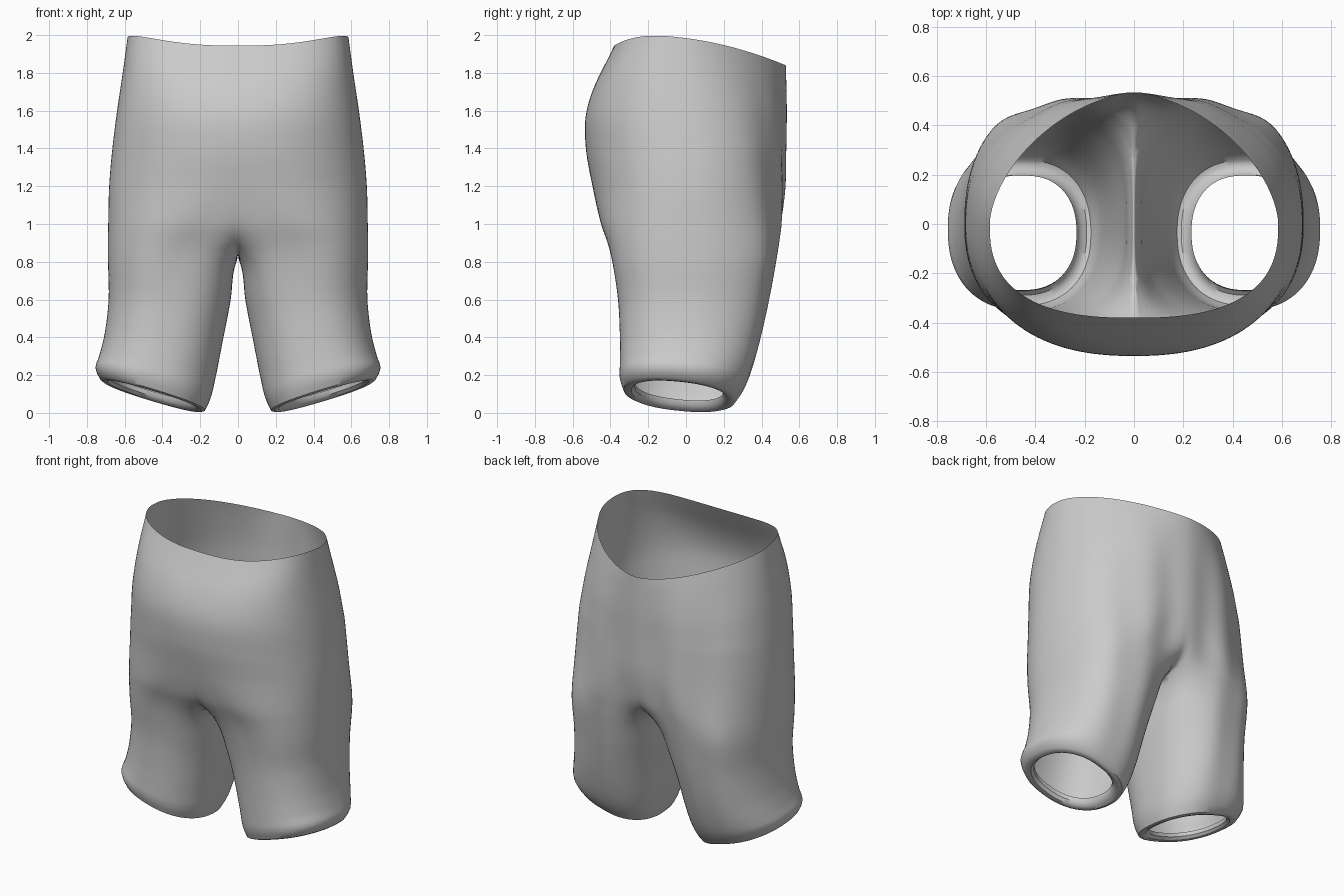
import bpy, bmesh, math

cube = bpy.data.objects.get("Cube")
if cube:
    bpy.data.objects.remove(cube, do_unlink=True)

# Half-garment sections: height, outer x, inner x, front y, back y.
# A negative inner x means that the two halves are joined at that height.
SECTIONS = [
    (0.10, 0.73, 0.175, -0.33, 0.26),
    (0.16, 0.755, 0.145, -0.35, 0.305),
    (0.25, 0.735, 0.12, -0.35, 0.345),
    (0.40, 0.705, 0.085, -0.35, 0.39),
    (0.60, 0.685, 0.04, -0.36, 0.435),
    (0.80, 0.688, 0.008, -0.39, 0.47),
    (0.90, 0.688, -0.08, -0.415, 0.485),
    (1.00, 0.687, -0.25, -0.45, 0.50),
    (1.20, 0.682, -0.56, -0.495, 0.52),
    (1.40, 0.665, -0.665, -0.53, 0.525),
    (1.60, 0.64, -0.64, -0.53, 0.53),
    (1.80, 0.61, -0.61, -0.48, 0.53),
    (1.98, 0.585, -0.585, -0.38, 0.53),
]
OUTER, INNER, LEVELS = 72, 28, 56
SIDES = OUTER + INNER
LOW, HIGH = SECTIONS[0][0], SECTIONS[-1][0]


def section_at(z):
    """Smoothly interpolate the section at a height."""
    last = len(SECTIONS) - 1
    i = max(k for k in range(last) if SECTIONS[k][0] <= z + 1e-6)
    a, b = SECTIONS[i], SECTIONS[i + 1]
    before, after = SECTIONS[max(i - 1, 0)], SECTIONS[min(i + 2, last)]
    h = b[0] - a[0]
    t = (z - a[0]) / h
    out = []
    for k in range(1, 5):
        m0 = (b[k] - before[k]) / (b[0] - before[0]) * h
        m1 = (after[k] - a[k]) / (after[0] - a[0]) * h
        out.append((2*t**3 - 3*t*t + 1) * a[k] + (t**3 - 2*t*t + t) * m0
                   + (3*t*t - 2*t**3) * b[k] + (t**3 - t*t) * m1)
    return out


def ring_points(z, scale=1.0, lift=0.0):
    """One loop: an outer arc, then an inner arc facing the other leg."""
    outer, inner, front, back = section_at(z)
    cx, rx = (outer + inner) / 2, (outer - inner) / 2 * scale
    cy = min(0, (front + back) / 2)
    hem = max(0, 1 - (z - LOW) / 0.6) ** 1.5
    waist = max(0, (z - 1.4) / (HIGH - 1.4))
    joined = inner < 0
    # Inner thighs are squarer near the crotch
    square = 2.3 + 1.4 * math.exp(-((z - 0.9) / 0.24) ** 2)
    limit = math.radians(150)
    if joined:
        u = max(cx, 0) / rx
        limit = math.atan2((1 - u ** square) ** (1 / square), -u)
    points = []
    for k in range(SIDES):
        if k <= OUTER:
            angle = limit * (2 * k / OUTER - 1)
        else:
            angle = limit + (math.tau - 2 * limit) * (k - OUTER) / INNER
        c, s = math.cos(angle), math.sin(angle)
        # The waist is full in front and tapers behind
        n = square if c < 0 else 2.3 + waist * (0.3 if s < 0 else -0.62)
        r = (abs(c) ** n + abs(s) ** n) ** (-1 / n)
        ry = (back - cy if s > 0 else cy - front) * scale
        x, y = cx + rx * c * r, cy + ry * s * r
        if joined and (k == 0 or k >= OUTER):
            x = 0
        # Soft hanging folds at the back
        fold = max(0, s) * math.sin(math.pi * min(1, z / 1.9))
        y += 0.008 * fold * math.cos(22 * x)
        # Slanted hem and dipped waistline
        height = z + lift + hem * (0.3 * (x - 0.45) - 0.1 * y - 0.007)
        dip = 0.05 * (max(0, -y) / 0.38) ** 4
        height += waist ** 2 * (0.004 - 0.13 * y - 0.27 * y * y - dip)
        points.append((x, y, height))
    return points


# Rings: turned-in hem first, then up the leg to the waist
rings = [ring_points(LOW, 0.79, 0.04), ring_points(LOW, 0.80, 0.015),
         ring_points(LOW, 0.86, -0.004), ring_points(LOW, 0.94, -0.008)]
rings += [ring_points(LOW + (HIGH - LOW) * i / LEVELS) for i in range(LEVELS + 1)]

bm = bmesh.new()
loops = [[bm.verts.new(p) for p in ring] for ring in rings]
for low, high in zip(loops, loops[1:]):
    for k in range(SIDES):
        n = (k + 1) % SIDES
        bm.faces.new((low[k], low[n], high[n], high[k]))

# Open the halves to each other above the crotch
wall = [f for f in bm.faces if all(v.co.x < 1e-5 for v in f.verts)]
bmesh.ops.delete(bm, geom=wall, context='FACES')

mesh = bpy.data.meshes.new("shorts")
bm.to_mesh(mesh)
bm.free()
shorts = bpy.data.objects.new("shorts", mesh)
bpy.context.collection.objects.link(shorts)

# Mirror to make the second leg
mirror = shorts.modifiers.new("mirror", 'MIRROR')
mirror.use_clip = True
mirror.merge_threshold = 0.0005

# Plain grey cloth
cloth = bpy.data.materials.new("grey cloth")
cloth.use_nodes = True
colour = (0.6, 0.6, 0.6, 1)
cloth.diffuse_color = colour
cloth.node_tree.nodes["Principled BSDF"].inputs["Base Color"].default_value = colour
mesh.materials.append(cloth)

bpy.context.view_layer.objects.active = shorts
shorts.select_set(True)
bpy.ops.object.shade_smooth_by_angle(angle=math.radians(35))
